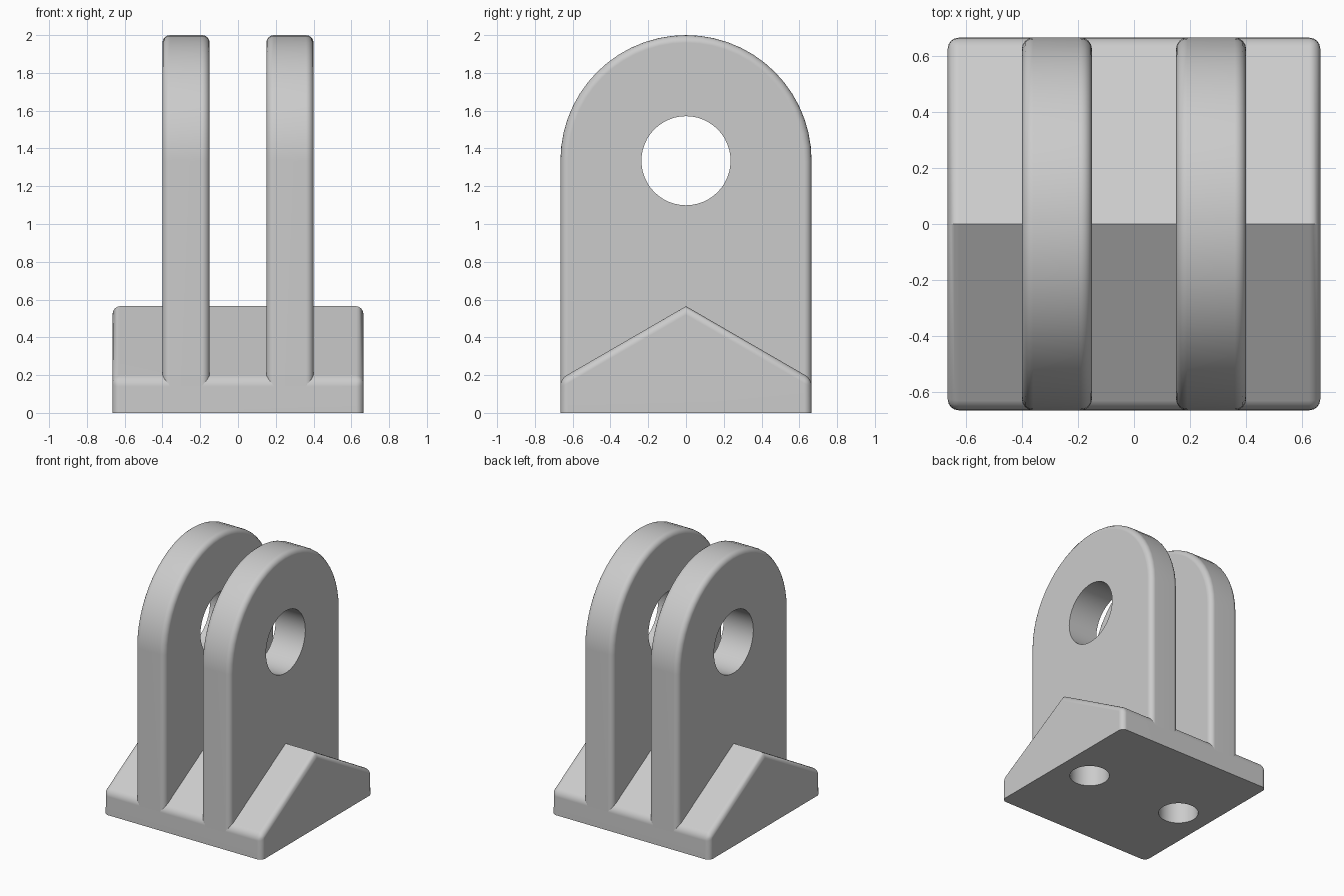
import bpy, bmesh
from math import pi, sin, cos, radians
from mathutils import Matrix

cube = bpy.data.objects.get("Cube")
if cube:
    bpy.data.objects.remove(cube, do_unlink=True)

HALF = 0.665        # half width and depth of the foot
EAVE, RIDGE = 0.18, 0.565
PIN_Z = 1.335       # centre of the rounded lug end
ROUND = 0.04

grey = bpy.data.materials.new("light grey")
grey.use_nodes = True
grey.diffuse_color = (0.6, 0.6, 0.6, 1)
grey.node_tree.nodes["Principled BSDF"].inputs["Base Color"].default_value = (0.6, 0.6, 0.6, 1)


def finish(bm, name):
    bmesh.ops.recalc_face_normals(bm, faces=bm.faces)
    mesh = bpy.data.meshes.new(name)
    bm.to_mesh(mesh)
    bm.free()
    mesh.materials.append(grey)
    obj = bpy.data.objects.new(name, mesh)
    bpy.context.collection.objects.link(obj)
    return obj


def slab(name, profile, x0, x1, sharp):
    """Extrude a (y, z) profile along x and round every edge not marked sharp."""
    bm = bmesh.new()
    face = bm.faces.new([bm.verts.new((x0, y, z)) for y, z in profile])
    out = bmesh.ops.extrude_face_region(bm, geom=[face])
    moved = [v for v in out["geom"] if isinstance(v, bmesh.types.BMVert)]
    bmesh.ops.translate(bm, verts=moved, vec=(x1 - x0, 0, 0))
    bmesh.ops.recalc_face_normals(bm, faces=bm.faces)
    edges = [e for e in bm.edges if not sharp(e)]
    bmesh.ops.bevel(bm, geom=edges, offset=ROUND, segments=4, profile=0.5,
                    affect='EDGES', clamp_overlap=True)
    return finish(bm, name)


def cylinder(name, radius, depth, matrix):
    bm = bmesh.new()
    bmesh.ops.create_cone(bm, cap_ends=True, segments=48, radius1=radius,
                          radius2=radius, depth=depth, matrix=matrix)
    obj = finish(bm, name)
    obj.hide_render = True
    return obj


def apply_cuts(obj, cutters):
    bpy.ops.object.select_all(action='DESELECT')
    obj.select_set(True)
    bpy.context.view_layer.objects.active = obj
    for cutter in cutters:
        mod = obj.modifiers.new("cut", 'BOOLEAN')
        mod.operation, mod.solver, mod.object = 'DIFFERENCE', 'EXACT', cutter
        bpy.ops.object.modifier_apply(modifier=mod.name)
    bpy.ops.object.shade_smooth_by_angle(angle=radians(35))
    normals = obj.modifiers.new("flat face normals", 'WEIGHTED_NORMAL')
    normals.keep_sharp = True


def all_at(edge, z):
    return all(abs(v.co.z - z) < 1e-4 for v in edge.verts)


# Foot with a pitched top: bottom rim and ridge stay crisp
foot_profile = [(-HALF, 0), (HALF, 0), (HALF, EAVE), (0, RIDGE), (-HALF, EAVE)]
foot = slab("foot", foot_profile, -HALF, HALF,
            lambda e: all_at(e, 0) or all_at(e, RIDGE))

# Pair of round-topped lugs
LUG_BOTTOM = 0.13
STEPS = 28
arc = [(HALF * cos(pi * i / STEPS), PIN_Z + HALF * sin(pi * i / STEPS))
       for i in range(STEPS + 1)]
lug_profile = [(-HALF, LUG_BOTTOM), (HALF, LUG_BOTTOM)] + arc


def lug_sharp(edge):
    along_x = abs(edge.verts[0].co.x - edge.verts[1].co.x) > 0.01
    return along_x or all_at(edge, LUG_BOTTOM)


lugs = [slab("right_lug", lug_profile, -0.4, -0.15, lug_sharp),
        slab("left_lug", lug_profile, 0.15, 0.4, lug_sharp)]

# Pin hole through both lugs, blind fixing holes in the underside
pin = cylinder("pin_hole_cutter", 0.236, 2, Matrix.Translation((0, 0, PIN_Z))
               @ Matrix.Rotation(pi / 2, 4, 'Y'))
drills = [cylinder("fixing_hole_cutter", 0.14, 0.6, Matrix.Translation((x, 0, 0)))
          for x in (-0.41, 0.41)]

apply_cuts(foot, drills)
for lug, drill in zip(lugs, drills):
    apply_cuts(lug, [pin, drill])

for cutter in [pin] + drills:
    bpy.data.objects.remove(cutter, do_unlink=True)
